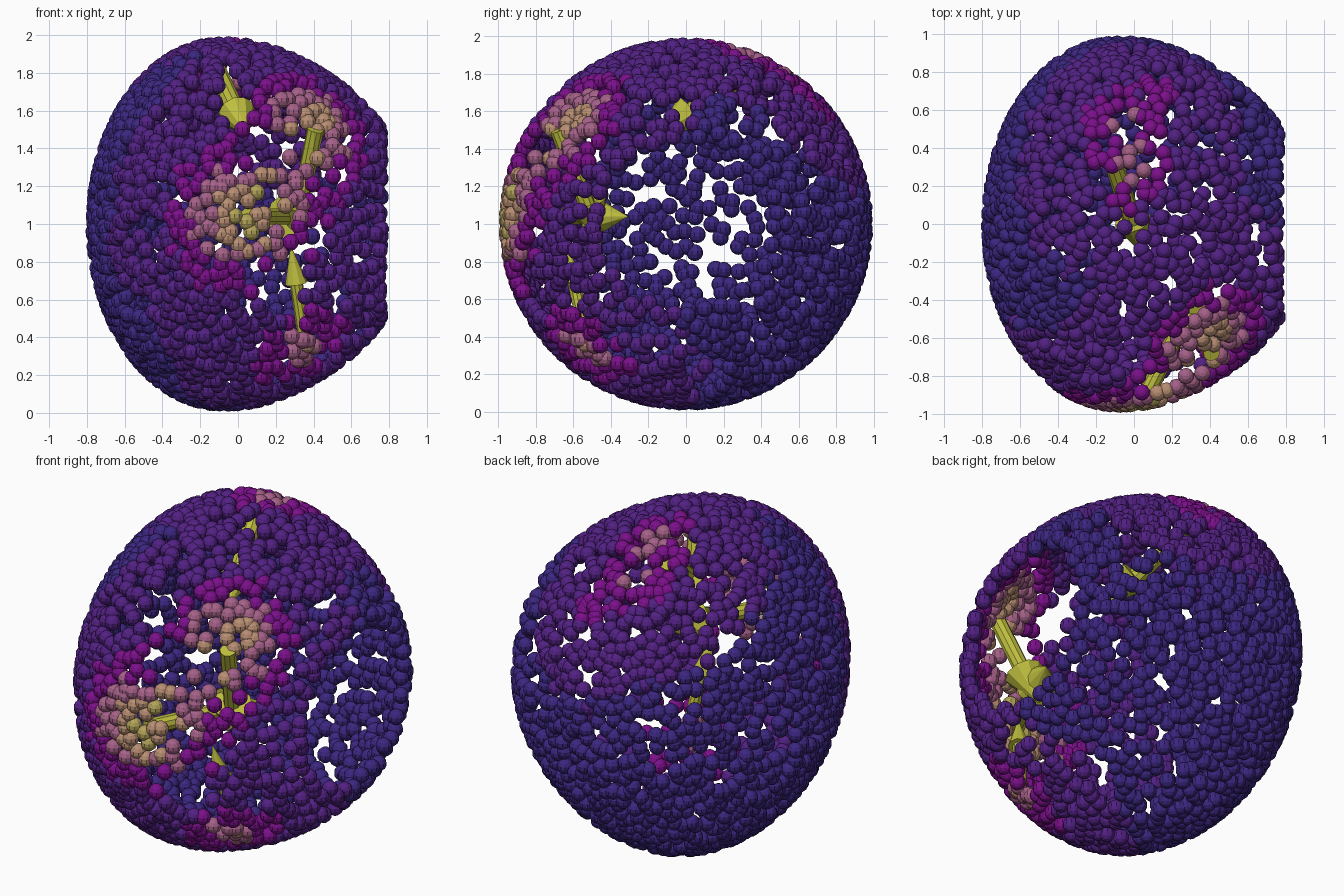
import bpy, bmesh, math, random
from mathutils import Vector

if "Cube" in bpy.data.objects:
    bpy.data.objects.remove(bpy.data.objects["Cube"])

random.seed(7)
BEAD_R = 0.045
RIM_X = 0.757


def material(name, rgb):
    m = bpy.data.materials.new(name)
    m.diffuse_color = (*rgb, 1)
    m.use_nodes = True
    m.node_tree.nodes["Principled BSDF"].inputs["Base Color"].default_value = m.diffuse_color
    return m


def make_object(name, verts, faces, mat):
    me = bpy.data.meshes.new(name)
    me.from_pydata(verts, [], faces)
    me.materials.append(mat)
    ob = bpy.data.objects.new(name, me)
    bpy.context.collection.objects.link(ob)
    return ob


# Egg-shaped shell: short on the left, longer, flatter and open on the right
def shell_point():
    while True:
        n = Vector([random.gauss(0, 1) for _ in range(3)]).normalized()
        x = -0.08 + n.x * (0.685 if n.x < 0 else 0.98)
        if x < RIM_X:
            t = max(0, x) / RIM_X
            k = 1 - 0.16 * t * t * (1 - t)
            return Vector((x, n.y * 0.953 * k, 1 + n.z * 0.95 * k))


# Warm spots where the arrows start: position and strength
HOT = [((0.02, -0.94, 1.03), 1.0), ((0.14, -0.93, 1.12), .95), ((0.26, -0.86, 1.22), .7),
       ((0.4, -0.73, 1.35), .75), ((0.44, -0.63, 1.48), .8), ((0.3, -0.72, 1.5), .8),
       ((0.4, -0.62, 1.55), .9),
       ((0.1, -0.94, 0.9), .65), ((0.34, -0.53, 0.34), .72),
       ((-0.03, 0.33, 1.88), .65), ((-0.05, 0.5, 1.8), .65), ((0.1, 0.7, 1.63), .4)]
HOT = [(Vector(p), s) for p, s in HOT]

# Gaps on the front (x, z) and top (x, y): centre and half sizes
FRONT_GAPS = [(.14, 1.42, .14, .12), (.2, .66, .13, .11), (.21, 1.02, .08, .06), (.36, 1.4, .05, .12),
              (-.02, 1.63, .08, .13), (-.48, 1.03, .06, .06), (.3, .78, .06, .1), (.31, .54, .05, .07)]
TOP_GAPS = [(-.11, .24, .08, .06)]


def in_gap(p):
    def hit(u, v, gaps):
        return any(((u - a) / c) ** 2 + ((v - b) / d) ** 2 < 1 for a, b, c, d in gaps)
    return (p.y < -0.3 and hit(p.x, p.z, FRONT_GAPS)) or (p.z > 1.5 and hit(p.x, p.y, TOP_GAPS))


# Bead centres: loose rim ring of the opening, then a random scatter, sparser to the right
beads = []
for i in range(34):
    a = i * math.tau / 34 + random.uniform(-.08, .08)
    r = random.uniform(.46, .52)
    beads.append(Vector((RIM_X - random.uniform(0, .02), r * math.cos(a), 1 + r * math.sin(a))))
tries = 0
while len(beads) < 1850 and tries < 6000:
    tries += 1
    p = shell_point()
    if random.random() < 0.45 * max(0, p.x):
        continue
    hot = any((p - h).length < 0.12 for h, s in HOT)
    gap = 0.03 if hot else 0.035
    if not in_gap(p) and all((p - q).length_squared > gap * gap for q in beads):
        beads.append(p)

# One bead as a template
bm = bmesh.new()
bmesh.ops.create_uvsphere(bm, u_segments=10, v_segments=7, radius=BEAD_R)
bm.verts.index_update()
tv = [v.co.copy() for v in bm.verts]
tf = [[v.index for v in f.verts] for f in bm.faces]
bm.free()

# Beads grouped by warmth into coloured objects
LEVELS = [("indigo_beads", (.045, .02, .22)), ("violet_beads", (.085, .015, .23)),
          ("purple_beads", (.2, .005, .26)), ("pink_beads", (.38, .12, .25)),
          ("tan_beads", (.48, .27, .17)), ("gold_beads", (.45, .37, .1))]
groups = [[] for _ in LEVELS]
for p in beads:
    heat = max(s - 2.1 * (p - h).length for h, s in HOT) + random.uniform(-.08, .08)
    groups[sum(heat > t for t in (-.7, .15, .45, .65, .84))].append(p)
for (name, rgb), pts in zip(LEVELS, groups):
    verts, faces = [], []
    for p in pts:
        o = len(verts)
        verts += [v + p for v in tv]
        faces += [[i + o for i in f] for f in tf]
    if verts:
        make_object(name, verts, faces, material(name, rgb))

# Inward-pointing arrows: shaft plus flared conical head
gold = material("arrow_yellow", (.52, .52, .05))


def arrow(name, start, end, r, head_r, head_len):
    start, end = Vector(start), Vector(end)
    L = (end - start).length
    rot = (end - start).to_track_quat('Z', 'Y')
    rings = [(r, 0), (r, L - head_len), (head_r, L - head_len), (0.002, L)]
    n = 10
    verts = [start + rot @ Vector((q * math.cos(i * math.tau / n), q * math.sin(i * math.tau / n), z))
             for q, z in rings for i in range(n)]
    faces = [[k * n + i, k * n + (i + 1) % n, (k + 1) * n + (i + 1) % n, (k + 1) * n + i]
             for k in range(3) for i in range(n)]
    faces.append(list(range(n))[::-1])
    make_object(name, verts, faces, gold)


arrow("front_arrow", (0.05, -0.93, 1.04), (0.36, -0.31, 1.04), .045, .12, .22)
arrow("upper_arrow", (0.41, -0.68, 1.5), (0.29, -0.45, 0.9), .045, .11, .22)
arrow("lower_arrow", (0.36, -0.52, 0.34), (0.28, -0.64, 0.88), .035, .06, .2)
arrow("top_arrow", (-0.12, 0.36, 1.83), (0.05, -0.16, 1.47), .05, .1, .22)
